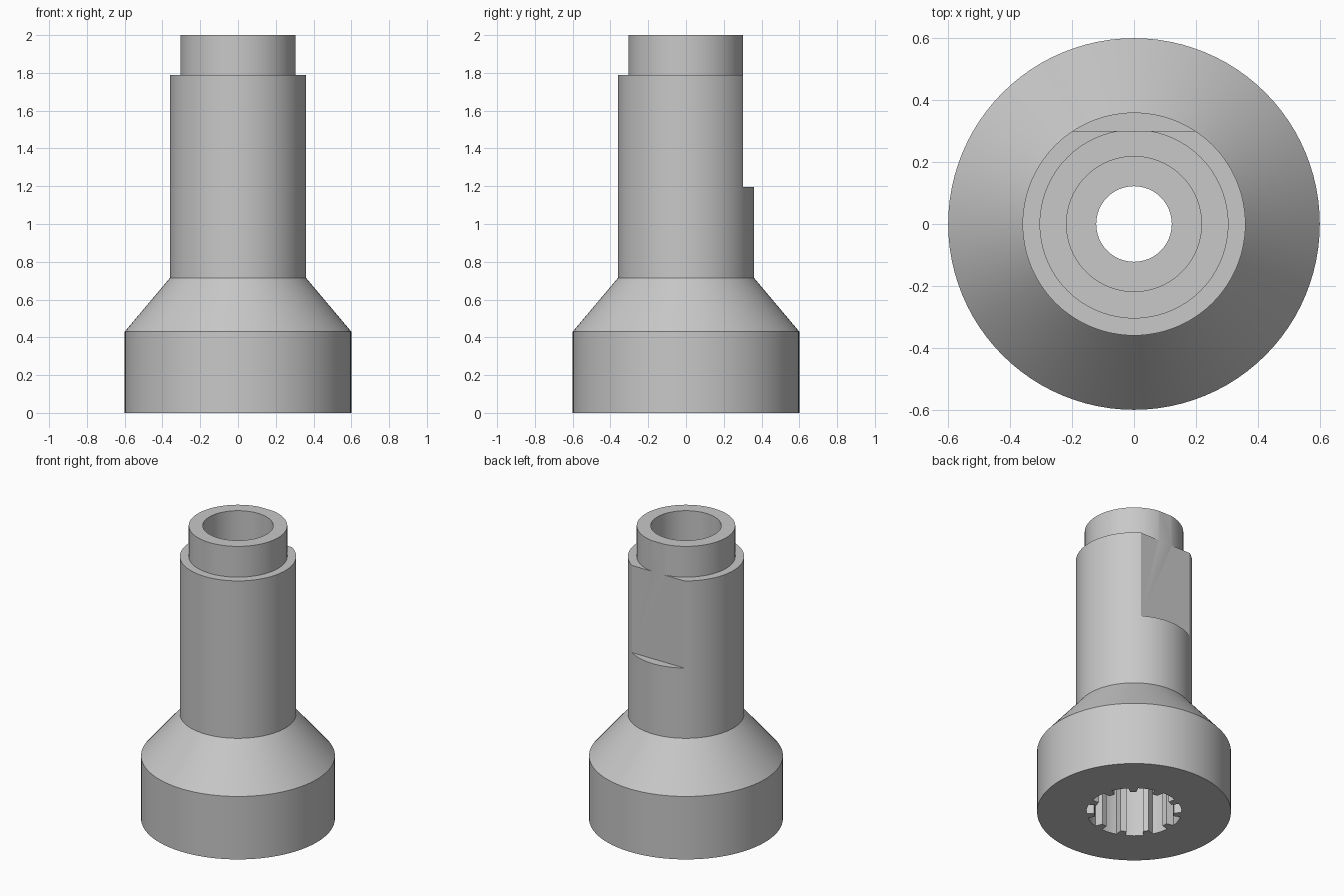
import bpy, bmesh, math

if "Cube" in bpy.data.objects:
    bpy.data.objects.remove(bpy.data.objects["Cube"])

SEG = 96
steel = bpy.data.materials.new("grey steel")
steel.diffuse_color = (0.58, 0.58, 0.58, 1)
steel.use_nodes = True
steel.node_tree.nodes["Principled BSDF"].inputs["Base Color"].default_value = steel.diffuse_color


def make_object(name, bm):
    bmesh.ops.recalc_face_normals(bm, faces=bm.faces)
    mesh = bpy.data.meshes.new(name)
    bm.to_mesh(mesh)
    bm.free()
    mesh.materials.append(steel)
    obj = bpy.data.objects.new(name, mesh)
    bpy.context.collection.objects.link(obj)
    return obj


def lathe(name, profile):
    """Revolve a closed (radius, z) profile about the z axis."""
    bm = bmesh.new()
    rings = []
    for i in range(SEG):
        a = 2 * math.pi * i / SEG
        rings.append([bm.verts.new((r * math.cos(a), r * math.sin(a), z)) for r, z in profile])
    n = len(profile)
    for i in range(SEG):
        a, b = rings[i], rings[(i + 1) % SEG]
        for j in range(n):
            k = (j + 1) % n
            bm.faces.new((a[j], b[j], b[k], a[k]))
    return make_object(name, bm)


def prism(name, outline, z0, z1):
    """Extrude an (x, y) outline between two heights."""
    bm = bmesh.new()
    low = bm.faces.new([bm.verts.new((x, y, z0)) for x, y in outline])
    ext = bmesh.ops.extrude_face_region(bm, geom=[low])
    verts = [v for v in ext["geom"] if isinstance(v, bmesh.types.BMVert)]
    bmesh.ops.translate(bm, verts=verts, vec=(0, 0, z1 - z0))
    return make_object(name, bm)


def cut(target, cutter):
    mod = target.modifiers.new("cut", 'BOOLEAN')
    mod.operation = 'DIFFERENCE'
    mod.solver = 'EXACT'
    mod.object = cutter
    bpy.context.view_layer.objects.active = target
    bpy.ops.object.modifier_apply(modifier=mod.name)
    bpy.data.objects.remove(cutter, do_unlink=True)


# Stepped sleeve: wide base, cone, shank, top collar, counterbore, through bore
sleeve = lathe("adapter_sleeve", [
    (0.60, 0), (0.60, 0.43), (0.36, 0.715), (0.36, 1.79), (0.305, 1.79), (0.305, 2.0),
    (0.218, 2.0), (0.218, 1.2), (0.122, 1.2), (0.122, 0)])

# Flat on the back of the shank, running up through the collar
cut(sleeve, prism("flat_cutter", [(-0.5, 0.301), (0.5, 0.301), (0.5, 0.7), (-0.5, 0.7)], 1.195, 2.2))

# Splined socket in the base: wide grooves between narrow teeth
TEETH, TIP, ROOT = 11, 0.247, 0.295
outline = []
for i in range(TEETH):
    mid = 360 * i / TEETH
    for r, off in ((TIP, -12), (ROOT, -10.5), (ROOT, -5), (ROOT, 0), (ROOT, 5), (ROOT, 10.5), (TIP, 12)):
        a = math.radians(mid + off)
        outline.append((r * math.cos(a), r * math.sin(a)))
cut(sleeve, prism("spline_cutter", outline, -0.1, 0.6))

# Smooth round walls, crisp steps
bpy.ops.object.select_all(action='DESELECT')
sleeve.select_set(True)
bpy.context.view_layer.objects.active = sleeve
bpy.ops.object.shade_smooth_by_angle(angle=math.radians(25))
